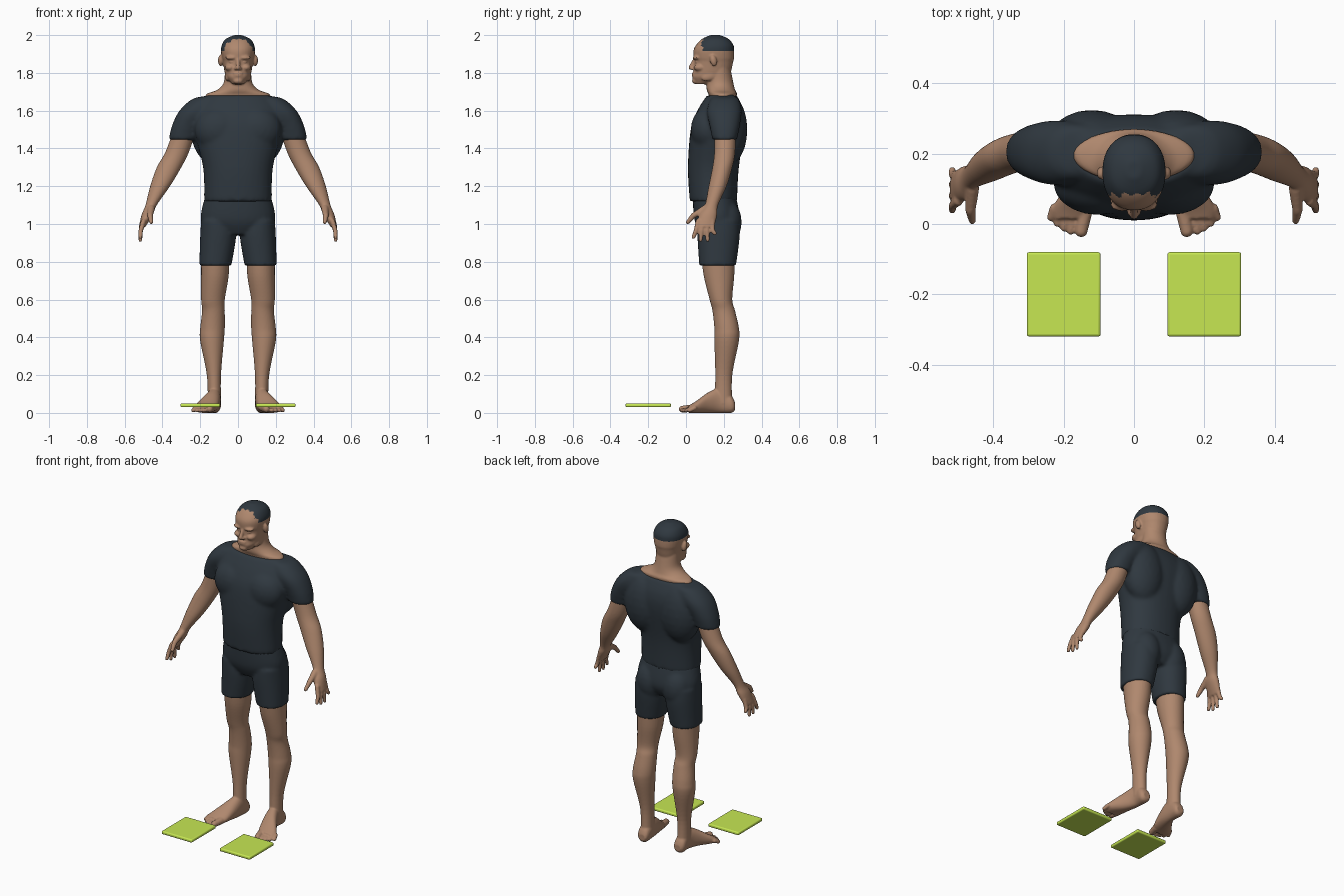
import bpy, bmesh, math
from mathutils import Vector, Matrix

if "Cube" in bpy.data.objects:
    bpy.data.objects.remove(bpy.data.objects["Cube"], do_unlink=True)


def material(name, color):
    mat = bpy.data.materials.new(name)
    mat.use_nodes = True
    mat.diffuse_color = (*color, 1)
    mat.node_tree.nodes["Principled BSDF"].inputs["Base Color"].default_value = (*color, 1)
    return mat


skin = material("skin", (0.43, 0.245, 0.155))
slate = material("dark slate", (0.029, 0.04, 0.051))
lime = material("lime green", (0.57, 0.8, 0.086))


def smooth_rings(rings, steps=6):
    """Catmull-Rom interpolation between the given section rings."""
    points = [Vector(r) if len(r) == 5 else Vector((r[0], -r[1], *r[1:])) for r in rings]
    result = []
    last = len(points) - 1
    for i in range(last):
        start, end = points[i], points[i + 1]
        leave = (end - points[max(i - 1, 0)]) / 2
        arrive = (points[min(i + 2, last)] - start) / 2
        for step in range(steps):
            t = step / steps
            ease = t * t * (3 - 2 * t)
            result.append(start.lerp(end, ease) + leave * t * (1 - t) ** 2 - arrive * t * t * (1 - t))
    return result + [points[last]]


def loft(bm, rings, axis="Z", power=2.2, mirror=False, sides=32):
    """Closed skin over rings of (position, min, max, min, max) extents."""
    def bulge(value):
        return math.copysign(abs(value) ** (2 / power), value)

    for side in ((1, -1) if mirror else (1,)):
        loops = []
        for position, left, right, low, high in smooth_rings(rings):
            loop = []
            for i in range(sides):
                angle = math.tau * i / sides
                across = (left + right + (right - left) * bulge(math.cos(angle))) / 2
                along = (low + high + (high - low) * bulge(math.sin(angle))) / 2
                spot = (along, position) if axis == "Z" else (position, along)
                loop.append(bm.verts.new((side * across, *spot)))
            loops.append(loop)
        for lower, upper in zip(loops, loops[1:]):
            for i in range(sides):
                j = (i + 1) % sides
                bm.faces.new((lower[i], lower[j], upper[j], upper[i]))
        bm.faces.new(loops[0])
        bm.faces.new(loops[-1])


def blob(bm, center, radii, mirror=False, tilt=0):
    """Ellipsoid, optionally tilted about the x axis."""
    for side in ((1, -1) if mirror else (1,)):
        place = Matrix.Translation((side * center[0], center[1], center[2]))
        turn = Matrix.Rotation(tilt, 4, "X") @ Matrix.Diagonal((*radii, 1))
        bmesh.ops.create_icosphere(bm, subdivisions=3, radius=1, matrix=place @ turn)


def rod(bm, start, end, start_radius, end_radius, mirror=True, beads=9):
    """Tapered rounded limb, used for fingers, toes and nose."""
    for i in range(beads):
        t = i / (beads - 1)
        radius = start_radius + (end_radius - start_radius) * t
        blob(bm, Vector(start).lerp(Vector(end), t), (radius, radius, radius), mirror)


def finish(name, bm, mat, voxel, iterations):
    """Fuse the volumes of one part into a single smooth surface."""
    bmesh.ops.recalc_face_normals(bm, faces=bm.faces)
    mesh = bpy.data.meshes.new(name)
    bm.to_mesh(mesh)
    bm.free()
    part = bpy.data.objects.new(name, mesh)
    bpy.context.collection.objects.link(part)
    mesh.materials.append(mat)
    fuse = part.modifiers.new("fuse", "REMESH")
    fuse.mode = "VOXEL"
    fuse.voxel_size = voxel
    fuse.use_smooth_shade = True
    relax = part.modifiers.new("relax", "SMOOTH")
    relax.factor = 0.5
    relax.iterations = iterations
    bpy.ops.object.select_all(action="DESELECT")
    bpy.context.view_layer.objects.active = part
    part.select_set(True)
    bpy.ops.object.convert(target="MESH")
    return part


# Shirt: torso, sleeves, chest and back muscles
bm = bmesh.new()
loft(bm, [(1.12, .18, .02, .27), (1.3, .185, .01, .28), (1.5, .235, .025, .31),
          (1.6, .23, .06, .305), (1.68, .17, .11, .27)])
loft(bm, [(1.445, .22, .367, .14, .27), (1.52, .19, .35, .125, .285), (1.6, .12, .31, .11, .295),
          (1.66, .08, .245, .13, .28), (1.675, .08, .19, .15, .26)], mirror=True)
blob(bm, (.1, .115, 1.5), (.13, .09, .12), mirror=True)
blob(bm, (.12, .225, 1.5), (.13, .1, .19), mirror=True)
finish("shirt", bm, slate, .01, 8)

# Shorts: pelvis, thighs and seat
bm = bmesh.new()
loft(bm, [(1.145, .175, .035, .265), (1.02, .195, .045, .285), (.945, .11, .08, .25)])
loft(bm, [(1.02, .03, .195, .06, .28), (.94, .01, .2, .06, .285),
          (.78, .035, .205, .07, .265)], mirror=True)
blob(bm, (.09, .205, 1.01), (.09, .09, .125), mirror=True)
finish("shorts", bm, slate, .009, 6)

# Legs with feet and toes
bm = bmesh.new()
loft(bm, [(.83, .045, .195, .08, .26), (.72, .05, .195, .095, .255), (.6, .07, .195, .125, .245),
          (.54, .07, .19, .14, .26), (.45, .07, .2, .15, .28), (.38, .075, .2, .15, .28),
          (.2, .09, .165, .155, .245), (.05, .09, .16, .15, .245)], power=2, mirror=True)
loft(bm, [(.26, .1, .145, .015, .055), (.24, .09, .16, 0, .09), (.18, .09, .16, 0, .13),
          (.12, .095, .185, 0, .11), (.05, .11, .23, 0, .06), (.015, .13, .23, 0, .04)],
     axis="Y", mirror=True)
rod(bm, (.14, .03, .024), (.15, -.02, .02), .021, .018)
for i in range(4):
    x = .18 + .019 * i
    rod(bm, (x - .01, .045, .026), (x, .007 * i + .002 * i * i - .02, .013), .013, .011)
finish("legs", bm, skin, .005, 3)

# Arms with hands
bm = bmesh.new()
loft(bm, [(1.5, .22, .34, .15, .265), (1.38, .26, .385, .15, .26), (1.3, .3, .43, .14, .245),
          (1.2, .36, .465, .12, .215), (1.1, .43, .49, .1, .17), (1.05, .45, .51, .07, .165),
          (.985, .49, .525, .055, .15)], power=2, mirror=True)
for i, drop in enumerate((.035, .05, .05, .015)):
    knuckle = Vector((.5, .065 + .025 * i, 1.015))
    middle = knuckle + Vector((.015, .004 * i - .012, -.05))
    tip = middle + Vector((.002, .009 * i - .014, -drop))
    rod(bm, knuckle, middle, .014, .0125)
    rod(bm, middle, tip, .0125, .0105)
rod(bm, (.46, .1, 1.08), (.465, .04, 1.045), .02, .015)
rod(bm, (.465, .04, 1.045), (.46, .01, 1.01), .015, .011)
finish("arms", bm, skin, .0055, 3)

# Head and neck with chin, nose, lips, brows, eyes, cheeks, jaw and ears
bm = bmesh.new()
loft(bm, [(1.64, .165, .13, .25), (1.685, .17, .12, .27), (1.71, .11, .11, .26),
          (1.75, .075, .11, .25), (1.83, .07, .12, .235)], power=2)
loft(bm, [(1.74, .03, .05, .11), (1.775, .06, .035, .205), (1.8, .07, .04, .235),
          (1.86, .08, .045, .25), (1.88, .085, .04, .255), (1.92, .09, .04, .255),
          (1.95, .085, .055, .25), (1.98, .065, .085, .225), (2, .02, .13, .18)])
blob(bm, (0, .05, 1.757), (.026, .018, .016))
rod(bm, (0, .046, 1.87), (0, .025, 1.828), .01, .0125, mirror=False)
blob(bm, (.012, .036, 1.822), (.009, .012, .008), mirror=True)
for z in (1.786, 1.797):
    blob(bm, (0, .043, z), (.025, .013, .006))
blob(bm, (.034, .055, 1.88), (.034, .019, .011), mirror=True)
blob(bm, (.033, .06, 1.858), (.016, .012, .008), mirror=True)
blob(bm, (.042, .075, 1.828), (.027, .034, .02), mirror=True)
blob(bm, (.056, .13, 1.785), (.014, .05, .025), mirror=True, tilt=.35)
blob(bm, (.092, .145, 1.865), (.014, .018, .031), mirror=True, tilt=.25)
head = finish("head", bm, skin, .0055, 3)

# Cropped hair: crown faces above the temples and behind the forehead
head.data.materials.append(slate)
for face in head.data.polygons:
    center = face.center
    jag = .006 * math.sin(center.x * 190) + .004 * math.sin(center.z * 300)
    if center.z > 1.916 and center.y > .084 + jag:
        face.material_index = 1

# Floor plates in front of the feet
for side, label in ((1, "left"), (-1, "right")):
    bpy.ops.mesh.primitive_cube_add(size=1, location=(side * .2, -.2, .04))
    plate = bpy.context.object
    plate.name = label + "_plate"
    plate.scale = (.21, .24, .02)
    bpy.ops.object.transform_apply(location=False, rotation=False, scale=True)
    plate.data.materials.append(lime)
    bevel = plate.modifiers.new("bevel", "BEVEL")
    bevel.width = .007
    bevel.segments = 3
    bpy.ops.object.shade_smooth_by_angle()
